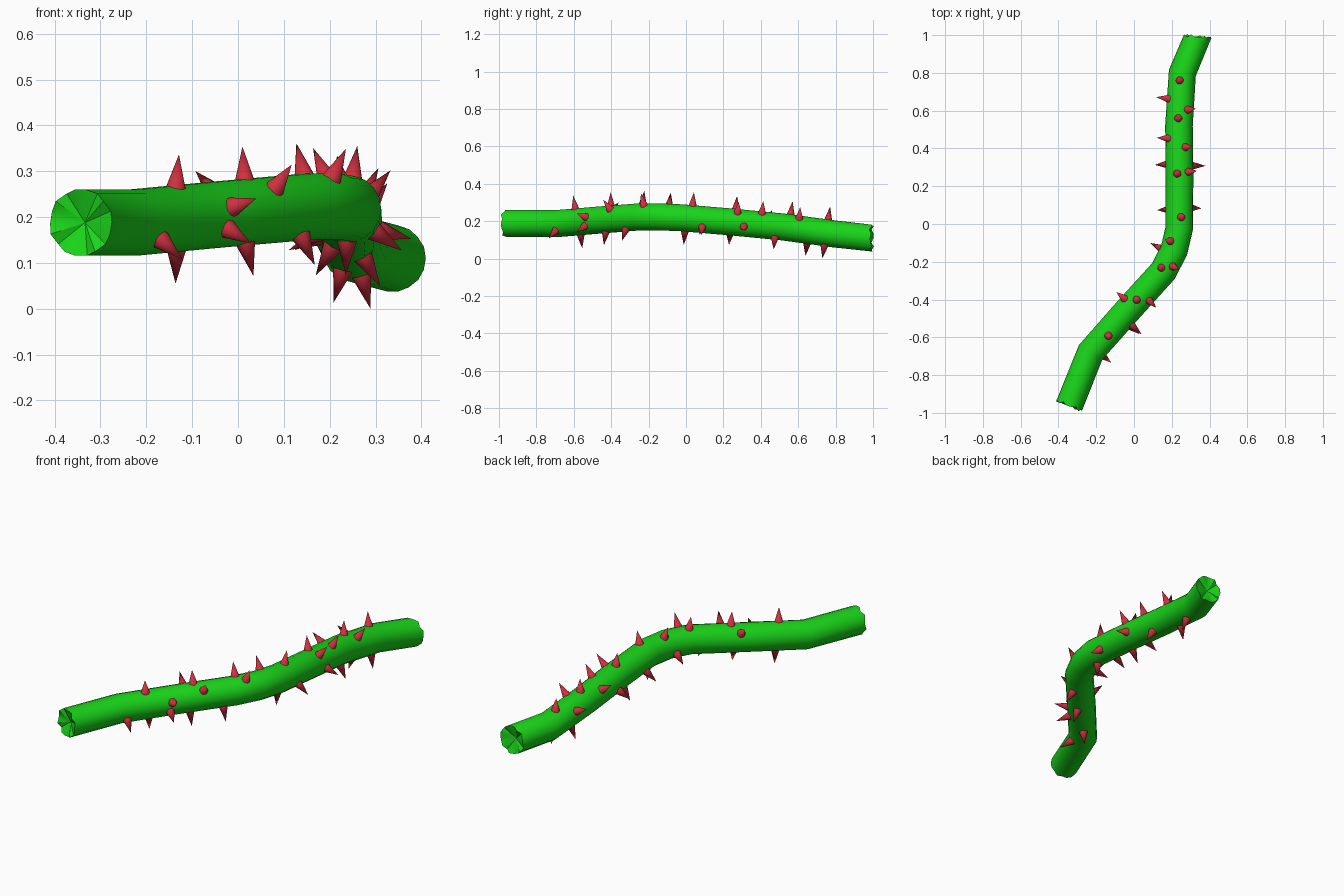
import bpy, bmesh, math
from mathutils import Vector

if "Cube" in bpy.data.objects:
    bpy.data.objects.remove(bpy.data.objects["Cube"])

def material(name, rgb):
    m = bpy.data.materials.new(name)
    m.diffuse_color = (*rgb, 1)
    m.use_nodes = True
    m.node_tree.nodes["Principled BSDF"].inputs["Base Color"].default_value = m.diffuse_color
    return m

green = material("stem_green", (0.01, 0.66, 0.01))
red = material("thorn_red", (0.62, 0.03, 0.05))

# Centre line of the winding stem
PATH = [Vector(p) for p in [
    (-0.343, -0.962, 0.188), (-0.23, -0.68, 0.188), (-0.04, -0.465, 0.206),
    (0.155, -0.25, 0.223), (0.212, -0.14, 0.223), (0.24, -0.02, 0.218),
    (0.241, 0.25, 0.195), (0.238, 0.52, 0.169), (0.256, 0.80, 0.131),
    (0.337, 0.992, 0.11)]]
R, SIDES = 0.073, 18
UP = Vector((0, 0, 1))

def frame(t):
    t = t.normalized()
    side = t.cross(UP).normalized()
    return side, side.cross(t).normalized()

def finish(bm, name, mat, angle):
    bmesh.ops.recalc_face_normals(bm, faces=bm.faces)
    me = bpy.data.meshes.new(name)
    bm.to_mesh(me)
    bm.free()
    ob = bpy.data.objects.new(name, me)
    bpy.context.collection.objects.link(ob)
    me.materials.append(mat)
    bpy.ops.object.select_all(action='DESELECT')
    ob.select_set(True)
    bpy.context.view_layer.objects.active = ob
    bpy.ops.object.shade_smooth_by_angle(angle=math.radians(angle))
    return ob

# Stem: rings swept along the path, with slightly hollow broken ends
bm = bmesh.new()
rings = []
last = len(PATH) - 1
for i, p in enumerate(PATH):
    d0 = (PATH[i] - PATH[i - 1]).normalized() if i else None
    d1 = (PATH[i + 1] - PATH[i]).normalized() if i < last else None
    t = d1 if d0 is None else Vector((0.1, 1, 0)) if d1 is None else d0 + d1
    side, up = frame(t)
    ring = []
    for k in range(SIDES):
        a = 2 * math.pi * k / SIDES
        jag = 0.008 * math.sin(k * 2.4) if i in (0, last) else 0
        ring.append(bm.verts.new(p + R * (side * math.cos(a) + up * math.sin(a))
                                 + t.normalized() * jag))
    rings.append(ring)
for a, b in zip(rings, rings[1:]):
    for k in range(SIDES):
        n = (k + 1) % SIDES
        bm.faces.new((a[k], a[n], b[n], b[k]))
for ring, p, q in ((rings[0], PATH[0], PATH[1]), (rings[-1], PATH[-1], PATH[-2])):
    c = bm.verts.new(p + (q - p).normalized() * 0.025)
    for k in range(SIDES):
        bm.faces.new((ring[k], ring[(k + 1) % SIDES], c))
finish(bm, "stem", green, 40)

# Thorns: (position along y, angle round the stem; 0 = right, 90 = up)
THORNS = [
    (0.75, 100), (0.655, 155), (0.60, 55), (0.55, 95), (0.45, 145), (0.40, 62),
    (0.32, 205), (0.31, -15), (0.27, 50), (0.26, 100), (0.09, -35), (0.08, 215),
    (0.03, 82), (-0.10, 115), (-0.21, 62), (-0.24, 105), (-0.16, 205),
    (-0.37, 45), (-0.40, 92), (-0.50, -25), (-0.49, 15), (-0.43, 140),
    (-0.58, 80), (-0.66, -35), (0.655, -105), (0.75, -75), (-0.57, -95),
    (-0.42, -75), (0.0, -92), (-0.30, -60), (0.24, -120), (0.48, -60)]

def at(y):
    for a, b in zip(PATH, PATH[1:]):
        if a.y <= y <= b.y:
            return a.lerp(b, (y - a.y) / (b.y - a.y)), b - a

bm = bmesh.new()
for y, deg in THORNS:
    p, t = at(y)
    side, up = frame(t)
    a = math.radians(deg)
    d = side * math.cos(a) + up * math.sin(a)
    u, v = t.normalized(), t.normalized().cross(d)
    base = [bm.verts.new(p + d * (R - 0.012) + 0.024 *
                         (u * math.cos(k * math.pi / 6) + v * math.sin(k * math.pi / 6)))
            for k in range(12)]
    tip = bm.verts.new(p + d * (R + 0.07))
    for k in range(12):
        bm.faces.new((base[k], base[(k + 1) % 12], tip))
    bm.faces.new(base[::-1])
finish(bm, "thorns", red, 50)
